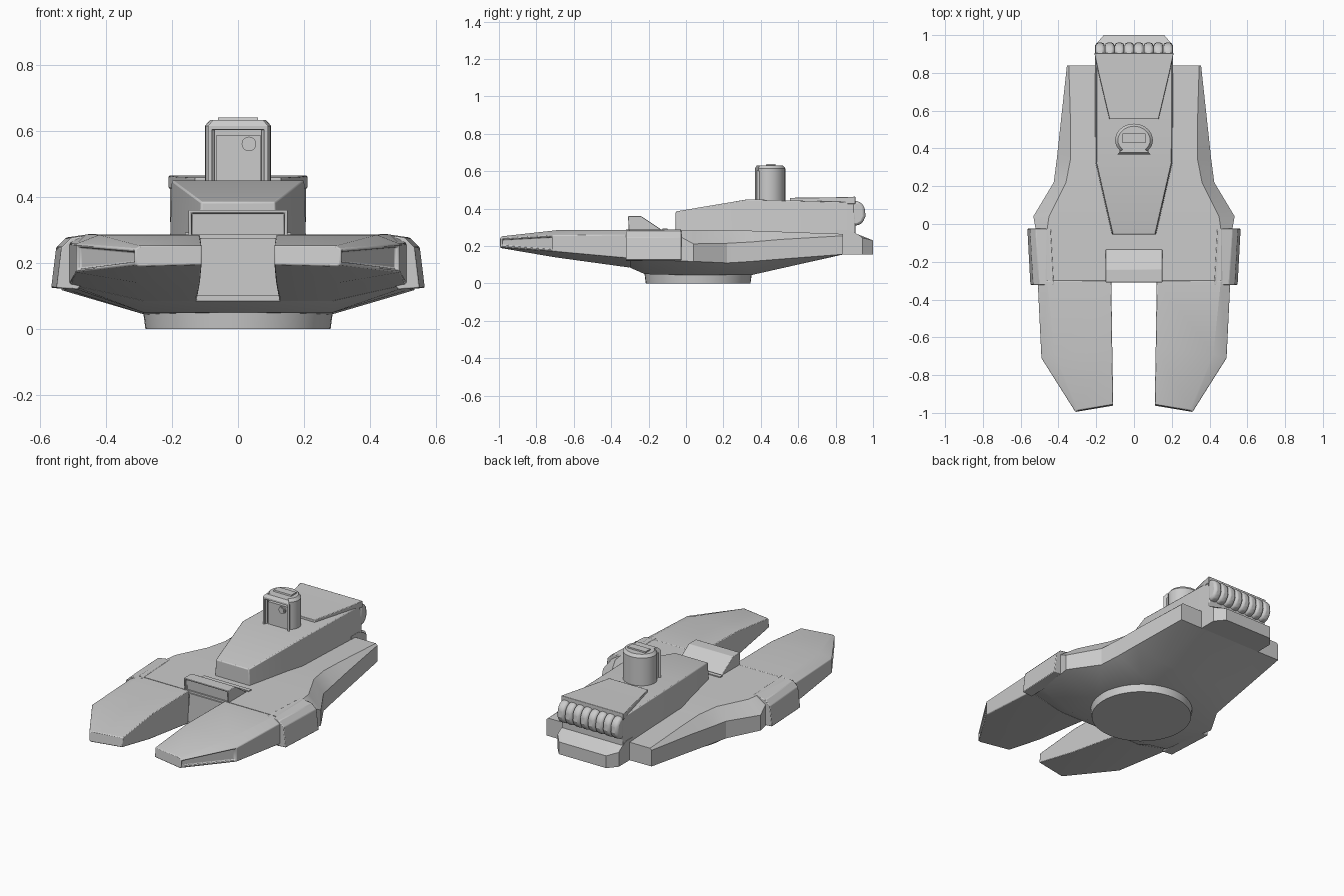
import bpy, bmesh
from math import sin, cos, radians, pi
from mathutils import Vector

if "Cube" in bpy.data.objects:
    bpy.data.objects.remove(bpy.data.objects["Cube"])


def loft(name, rings, inset=None, mirror=False, bevel=0):
    """Skin a list of equal-length point rings and cap both ends.
    inset = (point, thickness, depth): recess the face nearest to that point."""
    bm = bmesh.new()
    vs = [[bm.verts.new(p) for p in r] for r in rings]
    n = len(rings[0])
    for a, b in zip(vs, vs[1:]):
        for i in range(n):
            j = (i + 1) % n
            bm.faces.new((a[i], a[j], b[j], b[i]))
    bm.faces.new(vs[0])
    bm.faces.new(vs[-1])
    bmesh.ops.recalc_face_normals(bm, faces=bm.faces)
    if inset:
        point, thick, depth = inset
        face = min(bm.faces, key=lambda f: (f.calc_center_median() - Vector(point)).length)
        bmesh.ops.inset_region(bm, faces=[face], thickness=thick)
        bmesh.ops.inset_region(bm, faces=[face], thickness=0.003, depth=-depth)
    me = bpy.data.meshes.new(name)
    bm.to_mesh(me)
    bm.free()
    ob = bpy.data.objects.new(name, me)
    bpy.context.collection.objects.link(ob)
    if mirror:
        ob.modifiers.new("mirror", 'MIRROR')
    if bevel:
        m = ob.modifiers.new("bevel", 'BEVEL')
        m.width, m.segments, m.limit_method = bevel, 2, 'ANGLE'
    return ob


def side_profile(name, profile, x0, x1, **kw):
    """Extrude a (y, z) profile from x0 to x1."""
    return loft(name, [[(x, y, z) for y, z in profile] for x in (x0, x1)], **kw)


def circle(r, z, cy, n=48):
    return [(r * cos(2 * pi * i / n), cy + r * sin(2 * pi * i / n), z) for i in range(n)]


# Main hull: y, belly x/z, side x, side bottom z, side top z, deck edge x, deck z
stations = [
    (-.30, .285, .085, .51, .135, .260, .46, .287),
    (-.22, .285, .050, .515, .13, .258, .46, .287),
    (-.03, .285, .045, .52, .120, .250, .46, .287),
    (.04, .285, .045, .533, .118, .212, .45, .287),
    (.22, .27, .045, .425, .110, .215, .36, .287),
    (.35, .24, .045, .408, .118, .222, .335, .282),
    (.50, .22, .079, .392, .130, .235, .335, .277),
    (.84, .20, .155, .355, .156, .255, .345, .265),
]
rings = []
for y, xb, zb, xe, zlo, zhi, xt, zt in stations:
    half = [(xb, y, zb), (xe, y, zlo), (xe, y, zhi), (xt, y, zt)]
    rings.append(half + [(-x, yy, z) for x, yy, z in reversed(half)])
loft("main_hull", rings)

# Front prongs with a recessed panel on the slanted outer face
prong = [
    [(.11, -.962, .195), (.30, -.993, .19), (.31, -.995, .195),
     (.31, -.995, .243), (.295, -.985, .252), (.11, -.955, .252)],
    [(.115, -.69, .14), (.30, -.70, .14), (.49, -.71, .172),
     (.49, -.71, .258), (.42, -.69, .285), (.115, -.66, .285)],
    [(.125, -.30, .085), (.285, -.30, .085), (.51, -.30, .135),
     (.51, -.30, .26), (.46, -.30, .287), (.12, -.30, .287)],
]
loft("front_prong", prong, inset=((.40, -.853, .217), .012, .012), mirror=True, bevel=.005)

# Side pods
pod = [(.44, .289), (.52, .277), (.55, .247), (.565, .125), (.50, .12), (.44, .2)]
loft("side_pod", [[(x + dx, y, z) for x, z in pod]
                  for y, dx in ((-.322, -.016), (-.025, 0))], mirror=True, bevel=.004)

# Round base under the belly
loft("base_disc", [circle(.28, 0, .065), circle(.287, .055, .065)])

# Tail block with clipped rear corners
tail_full = [(.80, .155), (1.0, .155), (1.0, .23), (.92, .262), (.87, .285), (.80, .285)]
tail_clip = [(min(y, .945), .243 if y == 1.0 and z > .2 else z) for y, z in tail_full]
loft("tail_block", [[(x, y, z) for y, z in prof] for x, prof in
                    ((-.207, tail_clip), (-.16, tail_full), (.16, tail_full), (.207, tail_clip))])

# Raised upper body with sloped wedge front
loft("upper_body", [[(-w, y, .25), (w, y, .25), (w - .006, y, z), (-w + .006, y, z)]
                    for y, w, z in ((-.055, .118, .385), (.33, .206, .45), (.905, .206, .435))],
     bevel=.005)

# Tapered rear deck plate
loft("rear_deck_plate", [[(-w, y, .425), (w, y, .425), (w, y, z), (-w, y, z)]
                         for y, w, z in ((.555, .13, .458), (.80, .188, .461), (.905, .21, .464))],
     bevel=.003)

# Row of rounded exhaust ribs at the back
rib = [(.89, .445), (.93, .437), (.955, .41), (.96, .36), (.945, .325), (.92, .31), (.89, .31)]
for i in range(8):
    x = -.206 + i * .0515
    side_profile("exhaust_rib", rib, x + .001, x + .0505, bevel=.016)

# Turret: round tower with flat recessed front
a0, a1 = radians(-45), radians(225)
plan = [(.1 * cos(a0 + (a1 - a0) * i / 24), .08 * sin(a0 + (a1 - a0) * i / 24)) for i in range(25)]
plan = [(.09, -.075)] + plan + [(-.09, -.075)]
plan = [(x, y * 1.1 if y > 0 else y) for x, y in plan]
loft("turret", [[(x * s, .443 + y * s, z) for x, y in plan]
                for z, s in ((.43, 1), (.615, 1), (.632, .85))],
     inset=((0, .368, .522), .016, .035))
side_profile("turret_panel", [(.385, .43), (.43, .43), (.43, .585), (.385, .585)], -.066, .07)
side_profile("turret_top_ridge", [(.425, .62), (.48, .62), (.478, .640), (.43, .640)], -.06, .06)

# Turret lens
for name, r, y0 in (("lens_ring", .022, .376), ("lens", .016, .372)):
    loft(name, [[(.033 + r * cos(2 * pi * i / 20), y, .56 + r * sin(2 * pi * i / 20))
                 for i in range(20)] for y in (y0, .40)])

# Forward hood with recessed window, and the ledge behind it
side_profile("front_hood", [(-.305, .265), (-.31, .36), (-.24, .36), (-.135, .29), (-.135, .265)],
             -.15, .15, inset=((0, -.307, .312), .012, .015), bevel=.003)
side_profile("hood_ledge", [(-.125, .27), (-.125, .293), (-.10, .293), (-.10, .27)], -.16, .16)

# Slot back wall facing
loft("slot_wall", [[(-.125, y, .10), (.125, y, .10), (.112, y, .275), (-.112, y, .275)]
                   for y in (-.308, -.28)])

# Keep edges sharp, smooth the curved parts
bpy.ops.object.select_all(action='SELECT')
bpy.context.view_layer.objects.active = bpy.context.selected_objects[0]
bpy.ops.object.shade_smooth_by_angle(angle=radians(22))
